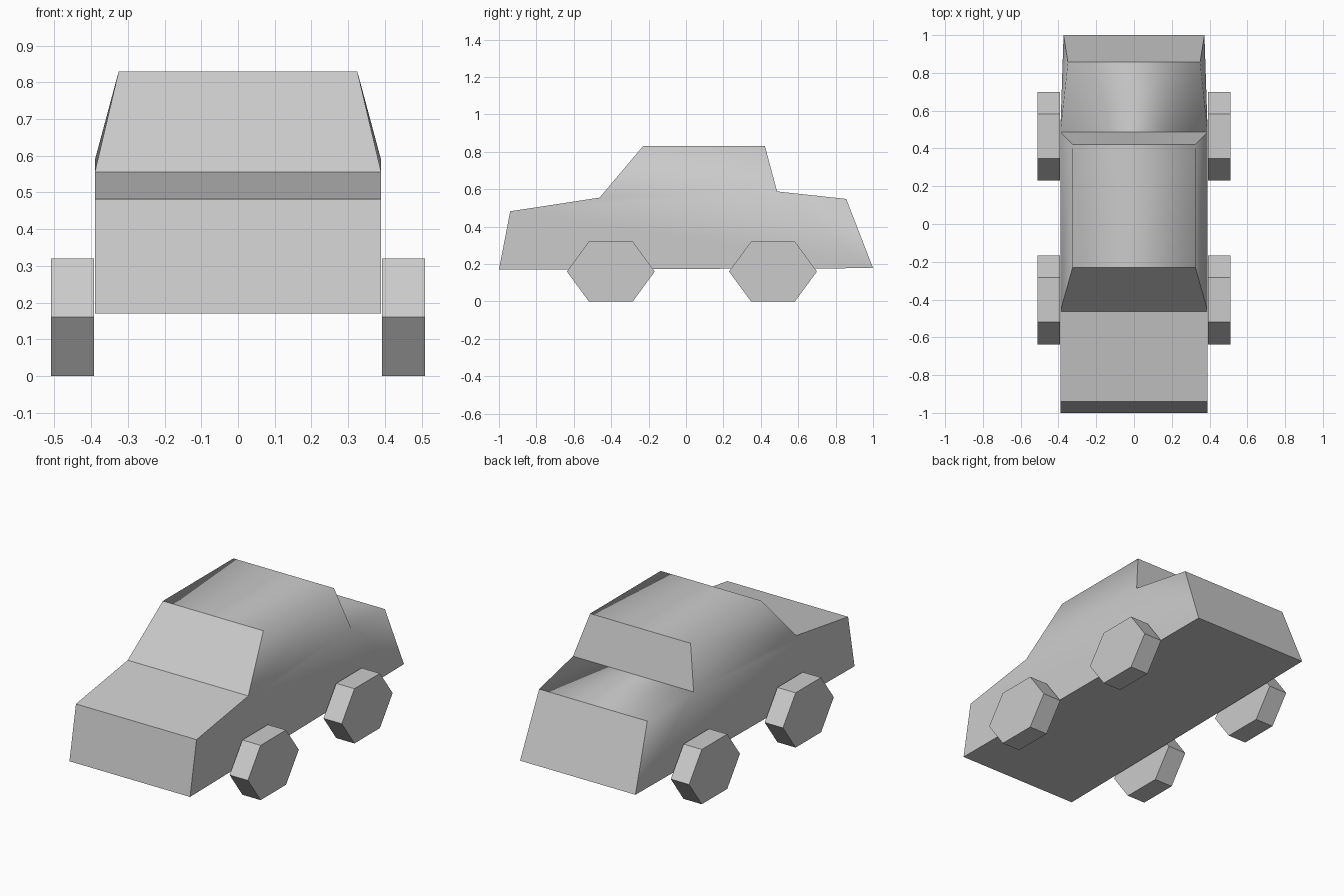
import bpy
import bmesh

if "Cube" in bpy.data.objects:
    bpy.data.objects.remove(bpy.data.objects["Cube"], do_unlink=True)

grey = bpy.data.materials.new("plain grey")
grey.use_nodes = True
grey.diffuse_color = (0.6, 0.6, 0.6, 1)
grey.node_tree.nodes["Principled BSDF"].inputs["Base Color"].default_value = (0.6, 0.6, 0.6, 1)


def make_object(name, bm):
    bmesh.ops.recalc_face_normals(bm, faces=bm.faces)
    mesh = bpy.data.meshes.new(name)
    bm.to_mesh(mesh)
    bm.free()
    mesh.materials.append(grey)
    obj = bpy.data.objects.new(name, mesh)
    bpy.context.collection.objects.link(obj)
    return obj


# Body: side outline as name: (y, z, half width), in order around the car
outline = {
    "front_bottom": (-1.0, 0.17, 0.39),
    "nose": (-0.94, 0.482, 0.39),
    "windscreen_base": (-0.462, 0.555, 0.39),
    "roof_front": (-0.23, 0.83, 0.325),
    "roof_back": (0.422, 0.83, 0.325),
    "back_window_base": (0.487, 0.588, 0.39),
    "boot_edge": (0.857, 0.548, 0.35),
    "back_bottom": (1.0, 0.178, 0.373),
}
cabin = ["windscreen_base", "roof_front", "roof_back", "back_window_base"]
lower = [n for n in outline if not n.startswith("roof")]

bm = bmesh.new()
sides = [{n: bm.verts.new((s * w, y, z)) for n, (y, z, w) in outline.items()}
         for s in (-1, 1)]
soft = set()

# Side panels, split at the waist line
for side in sides:
    for names in (cabin, lower):
        soft.add(bm.faces.new([side[n] for n in names]))

# Panels across the car: bonnet, windscreen, roof, boot, ends and floor
names = list(outline)
for a, b in zip(names, names[1:] + names[:1]):
    face = bm.faces.new([sides[0][a], sides[0][b], sides[1][b], sides[1][a]])
    if a in ("roof_front", "back_window_base"):
        soft.add(face)

# The roof and boot blend softly into the sides; all other edges are crisp
for face in bm.faces:
    face.smooth = face in soft
for edge in bm.edges:
    edge.smooth = all(f in soft for f in edge.link_faces)
make_object("car_body", bm)

# Wheels: squat six-sided prisms
radius, width, height = 0.235, 0.118, 0.32
for end, y in (("front", -0.402), ("back", 0.465)):
    for side, s in (("left", 1), ("right", -1)):
        bm = bmesh.new()
        bmesh.ops.create_cone(bm, cap_ends=True, segments=6, radius1=1,
                              radius2=1, depth=1)
        ys = [v.co.y for v in bm.verts]
        points_on_y = max(ys) > 0.95
        for v in bm.verts:
            long, short = (v.co.y, v.co.x) if points_on_y else (v.co.x, v.co.y)
            v.co = (v.co.z * width, long * radius, short / 0.866 * height / 2)
        wheel = make_object(f"{end}_{side}_wheel", bm)
        wheel.location = (s * (0.392 + width / 2), y, height / 2)
